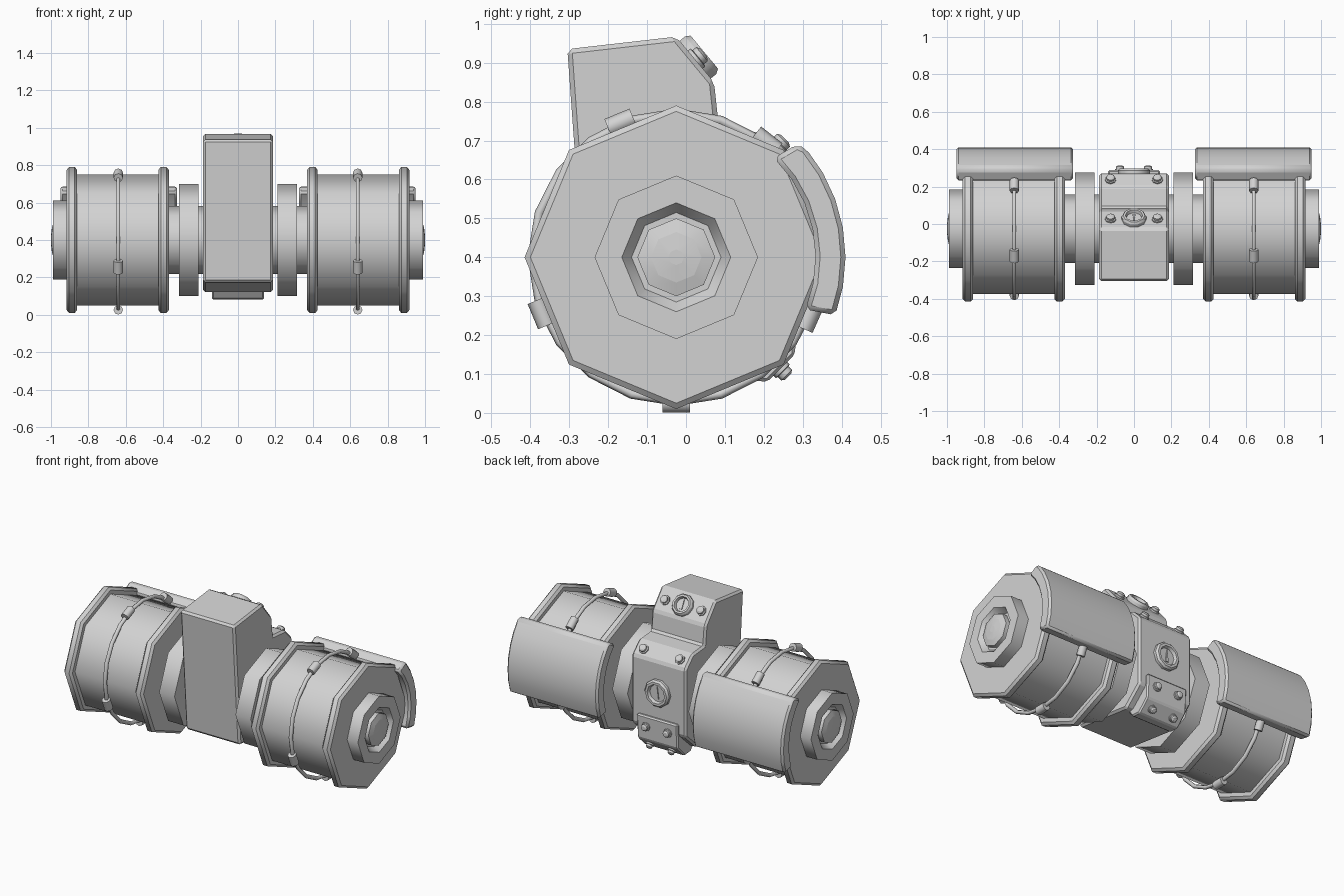
import bpy, bmesh, math
from mathutils import Vector

if "Cube" in bpy.data.objects:
    bpy.data.objects.remove(bpy.data.objects["Cube"])

metal = bpy.data.materials.new("plain_grey")
metal.diffuse_color = (0.65, 0.65, 0.65, 1)
metal.use_nodes = True
metal.node_tree.nodes["Principled BSDF"].inputs["Base Color"].default_value = metal.diffuse_color
CY, CZ = -0.025, 0.40          # axis of the drums


def finish(name, bm, mirror=False, bevel=0):
    bmesh.ops.recalc_face_normals(bm, faces=bm.faces[:])
    me = bpy.data.meshes.new(name)
    bm.to_mesh(me)
    bm.free()
    me.materials.append(metal)
    ob = bpy.data.objects.new(name, me)
    bpy.context.collection.objects.link(ob)
    if bevel:
        b = ob.modifiers.new("bevel", 'BEVEL')
        b.width, b.segments, b.limit_method = bevel, 1, 'ANGLE'
        b.angle_limit = math.radians(25)
    if mirror:
        ob.modifiers.new("mirror", 'MIRROR')
    return ob


def lathe(name, profile, origin=(0, CY, CZ), axis=(1, 0, 0), n=8, mirror=True):
    """Turn (distance, radius) points about an axis; rings stay crisp, sides smooth."""
    bm = bmesh.new()
    q = Vector(axis).to_track_quat('X', 'Z')
    o = Vector(origin)
    rings = []
    for d, r in profile:
        rings.append([bm.verts.new(o + q @ Vector((
            d, r * math.cos(2 * math.pi * k / n), r * math.sin(2 * math.pi * k / n))))
            for k in range(n)])
    for a, b in zip(rings, rings[1:]):
        for k in range(n):
            j = (k + 1) % n
            bm.faces.new((a[k], a[j], b[j], b[k])).smooth = True
    bm.faces.new(rings[0])
    bm.faces.new(rings[-1])
    for ring in rings:
        for k in range(n):
            bm.edges.get((ring[k], ring[(k + 1) % n])).smooth = False
    return finish(name, bm, mirror)


def extrude(name, pts, x0, x1, mirror=False, bevel=0):
    """Extrude a side outline of (y, z) points along x."""
    bm = bmesh.new()
    f = bm.faces.new([bm.verts.new((x0, y, z)) for y, z in pts])
    g = bmesh.ops.extrude_face_region(bm, geom=[f])
    bmesh.ops.translate(bm, vec=(x1 - x0, 0, 0),
                        verts=[v for v in g['geom'] if isinstance(v, bmesh.types.BMVert)])
    return finish(name, bm, mirror, bevel)


# Drums with end flanges
lathe("drum", [(0.40, 0.35), (0.89, 0.35)])
for name, x in (("inner_flange", 0.37), ("outer_flange", 0.86)):
    lathe(name, [(x, 0.375), (x + 0.013, 0.39), (x + 0.043, 0.39), (x + 0.056, 0.375)])

# Outer hub with recessed core
lathe("hub", [(0.90, 0.21), (0.99, 0.21), (0.99, 0.14), (0.955, 0.115)])
lathe("hub_core", [(0.94, 0.10), (0.985, 0.10), (0.995, 0.065), (1.0, 0.02)])

# Shaft and collar between the drums and the middle box
lathe("shaft", [(0.15, 0.183), (0.40, 0.183)])
lathe("collar", [(0.21, 0.30), (0.315, 0.30)])

# Strap hoop around each drum
bm = bmesh.new()
N, M = 20, 6
hoop = []
for i in range(N):
    a = 2 * math.pi * i / N
    row = []
    for k in range(M):
        b = 2 * math.pi * k / M
        r = 0.37 + 0.012 * math.cos(b)
        row.append(bm.verts.new((0.64 + 0.012 * math.sin(b),
                                 CY + r * math.cos(a), CZ + r * math.sin(a))))
    hoop.append(row)
for i in range(N):
    for k in range(M):
        p, s = hoop[i], hoop[(i + 1) % N]
        bm.faces.new((p[k], p[(k + 1) % M], s[(k + 1) % M], s[k])).smooth = True
finish("strap", bm, True)

# Clamps on the strap
for deg in (52, 112.5, 202.5, 270, 336):
    a = math.radians(deg)
    lathe("strap_clamp", [(-0.035, 0.025), (0.035, 0.025)],
          (0.64, CY + 0.374 * math.cos(a), CZ + 0.374 * math.sin(a)),
          (0, -math.sin(a), math.cos(a)))


# Curved shield behind each drum
def arc(r, d0, d1, n=6):
    return [(CY + r * math.cos(math.radians(d0 + (d1 - d0) * i / n)),
             CZ + r * math.sin(math.radians(d0 + (d1 - d0) * i / n))) for i in range(n + 1)]


shield = extrude("shield", arc(0.435, -20, 40) + [(0.285, 0.69)] + arc(0.358, 45.5, -22),
                 0.325, 0.95, True, 0.012)
shield.data.shade_smooth()
bpy.context.view_layer.objects.active = shield
shield.select_set(True)
bpy.ops.object.shade_smooth_by_angle(angle=math.radians(20))
shield.select_set(False)

# Middle box and its lower back plate
extrude("middle_box", [(-0.305, 0.935), (-0.025, 0.967), (0.072, 0.85), (0.085, 0.73),
                       (0.20, 0.72), (0.27, 0.65), (0.27, 0.23), (0.15, 0.12),
                       (-0.25, 0.175)], -0.187, 0.187, bevel=0.012)
extrude("back_plate", [(0.10, 0.15), (0.15, 0.085), (0.21, 0.08), (0.28, 0.15),
                       (0.288, 0.30), (0.24, 0.30)], -0.14, 0.14, bevel=0.008)


# Bolts in mirrored pairs
def bolts(name, x, y, z, axis, r):
    lathe(name, [(-0.01, r), (0.008, r), (0.010, r * 0.78), (0.022, r * 0.78),
                 (0.028, r * 0.45)], (x, y, z), axis)


slope = Vector((0, 0.117, 0.097)).normalized()
diag = Vector((0, 1, 1)).normalized()
bolts("top_bolt", 0.125, 0.024, 0.908, slope, 0.03)
bolts("shelf_bolt", 0.125, 0.235, 0.685, diag, 0.03)
bolts("plate_bolt", 0.075, 0.285, 0.235, (0, 1, 0), 0.027)
bolts("under_bolt", 0.075, 0.243, 0.113, (0, 1, -1), 0.025)


# Gauges with a recessed dial and a needle
def gauge(name, y, z, axis, r):
    n = Vector(axis).normalized()
    o = Vector((0, y, z))
    lathe(name, [(-0.01, r), (0.018, r), (0.03, r * 0.88), (0.03, r * 0.7),
                 (0.012, r * 0.62)], o, n, 10, False)
    up = Vector((1, 0, 0)).cross(n)
    bm = bmesh.new()
    c = o + n * 0.018
    tips = [c + up * r * 0.5, c + Vector((r * 0.12, 0, 0)) - up * r * 0.4,
            c - Vector((r * 0.12, 0, 0)) - up * r * 0.4]
    low = [bm.verts.new(p - n * 0.008) for p in tips]
    top = [bm.verts.new(p) for p in tips]
    bm.faces.new(low)
    bm.faces.new(top)
    for k in range(3):
        j = (k + 1) % 3
        bm.faces.new((low[k], low[j], top[j], top[k]))
    finish(name + "_needle", bm)


gauge("top_gauge", 0.024, 0.908, slope, 0.066)
gauge("back_gauge", 0.268, 0.46, (0, 1, 0), 0.085)
